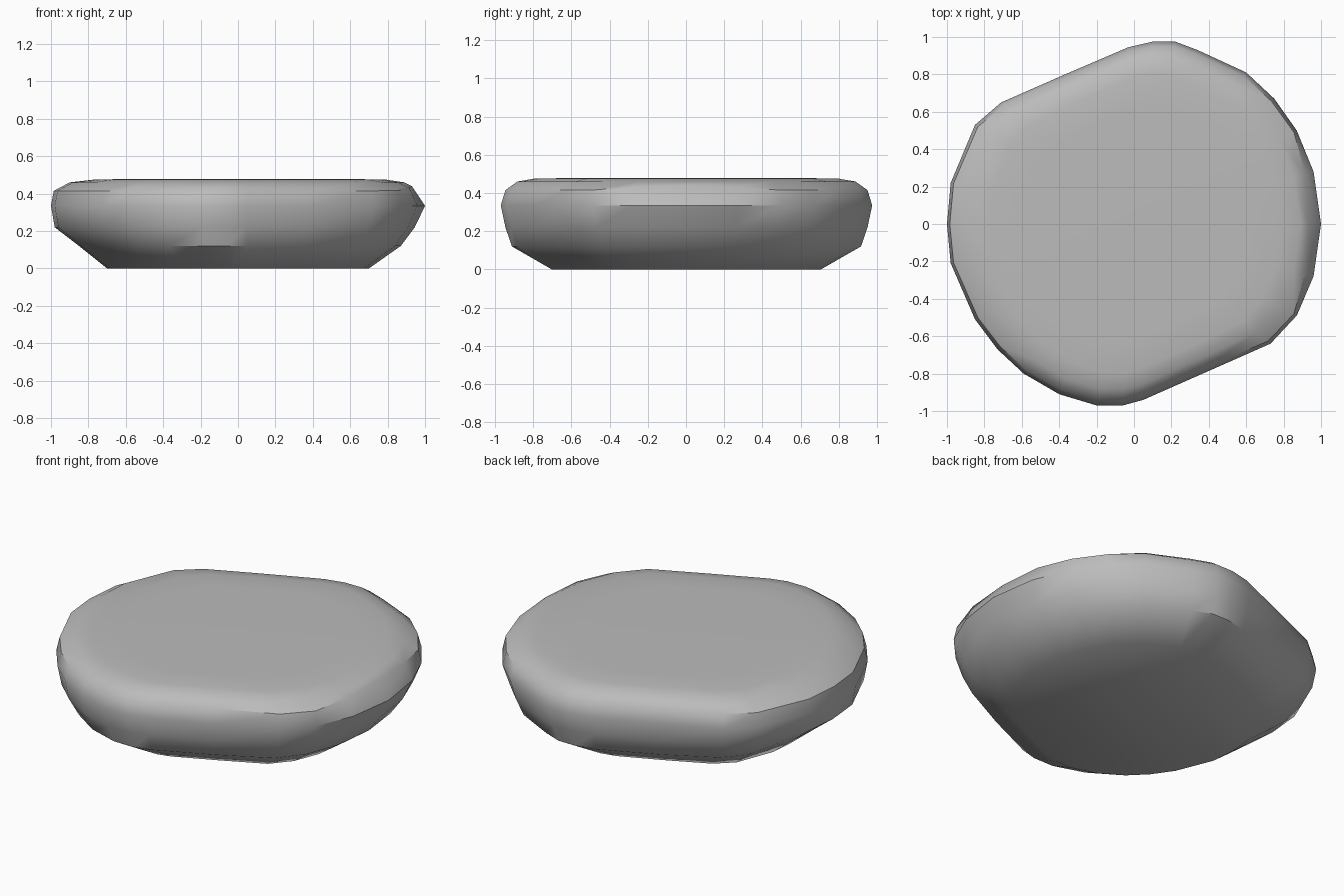
import bpy, bmesh, math

cube = bpy.data.objects.get("Cube")
if cube:
    bpy.data.objects.remove(cube, do_unlink=True)

stone_grey = bpy.data.materials.new("stone_grey")
stone_grey.use_nodes = True
colour = (0.5, 0.5, 0.5, 1)
stone_grey.diffuse_color = colour
stone_grey.node_tree.nodes["Principled BSDF"].inputs["Base Color"].default_value = colour

# Widest outline of the stone, counterclockwise from the left side
outline = [(1, 0), (.96, .28), (.87, .5), (.75, .67), (.6, .81), (.34, .93),
           (.22, .975), (.1, .975), (-.03, .945), (-.38, .795), (-.71, .65),
           (-.85, .53), (-.98, .22), (-1, 0), (-.98, -.21), (-.85, -.51),
           (-.73, -.67), (-.59, -.8), (-.4, -.91), (-.2, -.97), (-.06, -.97),
           (.05, -.94), (.39, -.79), (.73, -.64), (.87, -.49), (.96, -.28)]

# Height, then scale towards -x, +x and along y
levels = [(0, .7, .7, .725), (.12, .85, .87, .94), (.22, .98, .945, .975),
          (.335, 1, 1, 1), (.415, .985, .985, .975), (.46, .9, .89, .91),
          (.475, .77, .79, .82), (.478, .6, .6, .65)]
RIM = 4

bm = bmesh.new()
rings = []
for i, (z, neg, pos, sy) in enumerate(levels):
    ring = []
    for x, y in outline:
        # Blend the side scales by direction so the outline stays convex
        t = x * x / (x * x + y * y)
        sx = sy + ((pos if x > 0 else neg) - sy) * t
        px, py, pz = x * sx, y * (sy + (sx - sy) * t), z
        # Chipped edge on the left side of the rim
        if i == RIM and x > .86:
            px, pz = min(px, .93 - .2 * y * y), .44 - .1 * y * y
        ring.append(bm.verts.new((px, py, pz)))
    rings.append(ring)

# Side bands and caps
n = len(outline)
for low, high in zip(rings, rings[1:]):
    for k in range(n):
        m = (k + 1) % n
        bm.faces.new((low[k], low[m], high[m], high[k]))
bm.faces.new(reversed(rings[0]))
bm.faces.new(rings[-1])
bmesh.ops.recalc_face_normals(bm, faces=bm.faces)

mesh = bpy.data.meshes.new("flat_stone")
bm.to_mesh(mesh)
bm.free()
mesh.materials.append(stone_grey)
stone = bpy.data.objects.new("flat_stone", mesh)
bpy.context.collection.objects.link(stone)

bpy.ops.object.select_all(action='DESELECT')
stone.select_set(True)
bpy.context.view_layer.objects.active = stone
bpy.ops.object.shade_smooth_by_angle(angle=math.radians(40))
